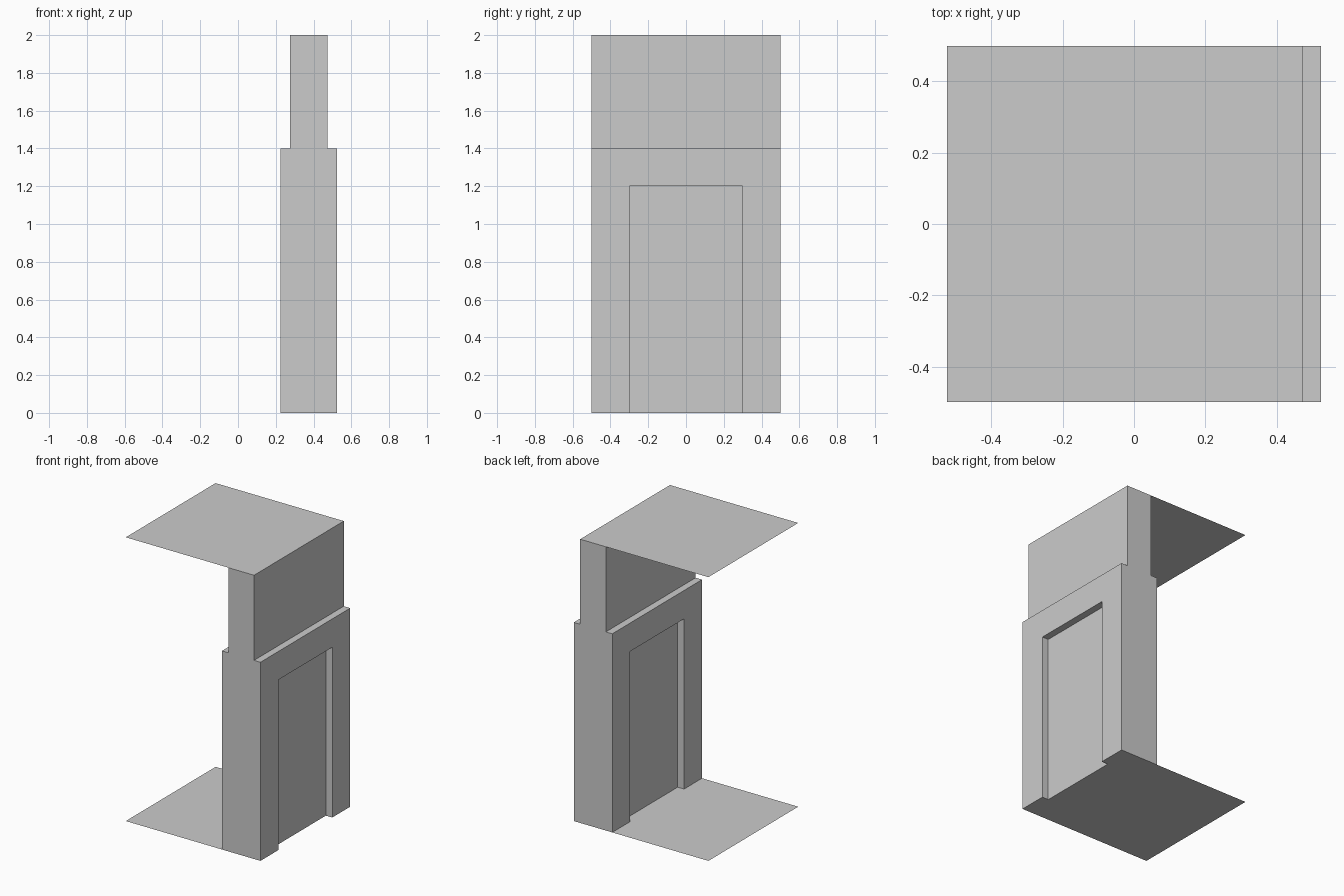
import bpy, bmesh

if "Cube" in bpy.data.objects:
    bpy.data.objects.remove(bpy.data.objects["Cube"])

CORE = 0.1          # half thickness of upper wall and recess panels
LOWER = 0.15        # half thickness of lower wall
CX = 0.375          # wall centre line
H, STEP, DOOR = 2.0, 1.4, 1.2
HW, DW = 0.5, 0.3   # half widths of wall and recess


def make_object(name, bm):
    mesh = bpy.data.meshes.new(name)
    bm.to_mesh(mesh)
    bm.free()
    obj = bpy.data.objects.new(name, mesh)
    bpy.context.collection.objects.link(obj)
    return obj


def face(bm, pts):
    return bm.faces.new([bm.verts.new(p) for p in pts])


# Floor and ceiling: single-sided square sheets
for name, z in (("floor", 0.0), ("ceiling", H)):
    bm = bmesh.new()
    face(bm, [(-0.525, -HW, z), (0.475, -HW, z), (0.475, HW, z), (-0.525, HW, z)])
    make_object(name, bm)

# Wall: stepped end profiles, then a doorway-shaped casing on each side
bm = bmesh.new()
half = [(LOWER, 0), (LOWER, STEP), (CORE, STEP), (CORE, H)]
profile = half + [(-x, z) for x, z in reversed(half)]
for y in (-HW, HW):
    face(bm, [(CX + x, y, z) for x, z in profile])

arch = [(-HW, 0), (-HW, STEP), (HW, STEP), (HW, 0),
        (DW, 0), (DW, DOOR), (-DW, DOOR), (-DW, 0)]
for side in (1, -1):
    inner, outer = CX + side * CORE, CX + side * LOWER
    face(bm, [(outer, y, z) for y, z in arch])
    for (y0, z0), (y1, z1) in zip(arch, arch[1:] + arch[:1]):
        end_wall = y0 == y1 and abs(y0) == HW
        on_floor = z0 == z1 == 0 and side < 0
        if not (end_wall or on_floor):
            face(bm, [(outer, y0, z0), (outer, y1, z1),
                      (inner, y1, z1), (inner, y0, z0)])
    # Recess panel and upper wall panel
    for w, z0, z1 in ((DW, 0, DOOR), (HW, STEP, H)):
        face(bm, [(inner, -w, z0), (inner, w, z0), (inner, w, z1), (inner, -w, z1)])

bmesh.ops.remove_doubles(bm, verts=bm.verts[:], dist=0.0001)
bmesh.ops.recalc_face_normals(bm, faces=bm.faces[:])
make_object("wall_with_recesses", bm)
